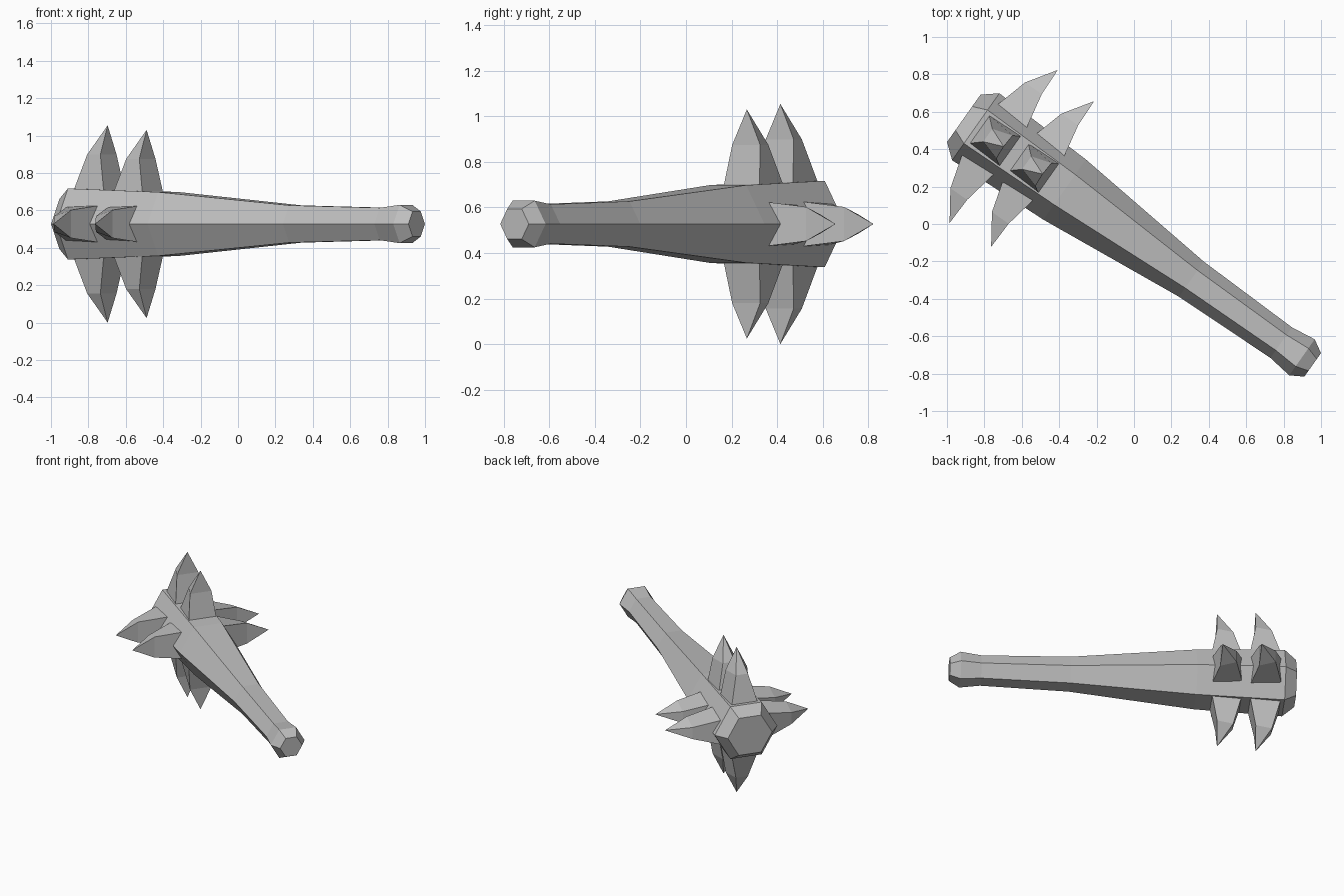
import bpy, bmesh, math
from mathutils import Matrix, Vector

default = bpy.data.objects.get("Cube")
if default:
    bpy.data.objects.remove(default, do_unlink=True)

grey = bpy.data.materials.new("stone_grey")
grey.use_nodes = True
colour = (0.52, 0.52, 0.52, 1)
grey.diffuse_color = colour
grey.node_tree.nodes["Principled BSDF"].inputs["Base Color"].default_value = colour

# Local frame: x runs from head to grip, y is sideways, z is up
PLACE = Matrix.Translation((-0.91, 0.565, 0.5275)) @ Matrix.Rotation(math.radians(-35.25), 4, "Z")


def loft(name, rings, matrix, tip=None):
    """Skin a list of vertex rings, closing the end with a cap or a point."""
    bm = bmesh.new()
    loops = [[bm.verts.new(p) for p in ring] for ring in rings]
    n = len(loops[0])
    for a, b in zip(loops, loops[1:]):
        for i in range(n):
            j = (i + 1) % n
            bm.faces.new((a[i], a[j], b[j], b[i]))
    bm.faces.new(loops[0])
    if tip:
        point = bm.verts.new(tip)
        for i in range(n):
            bm.faces.new((loops[-1][i], loops[-1][(i + 1) % n], point))
    else:
        bm.faces.new(loops[-1])
    bmesh.ops.recalc_face_normals(bm, faces=bm.faces)
    mesh = bpy.data.meshes.new(name)
    bm.to_mesh(mesh)
    bm.free()
    mesh.materials.append(grey)
    obj = bpy.data.objects.new(name, mesh)
    obj.matrix_world = matrix
    bpy.context.collection.objects.link(obj)
    return obj


def hexagon(x, r):
    angles = [math.radians(60 * i) for i in range(6)]
    return [Vector((x, r * math.cos(a), r * math.sin(a))) for a in angles]


# Six-sided shaft: head cap, head rim, shoulder, waist, grip, pommel, end cap
profile = [(0, 0.155), (0.078, 0.219), (0.66, 0.197), (1.49, 0.115),
           (2.078, 0.1), (2.214, 0.118), (2.284, 0.077)]
loft("club_shaft", [hexagon(x, r) for x, r in profile], PLACE)


def section(x_outer, w_outer, x_inner, w_inner, z):
    return [(x_outer, -w_outer, z), (x_outer, w_outer, z),
            (x_inner, w_inner, z), (x_inner, -w_inner, z)]


# Hooked spikes: two rows of four around the head
sides = {"left": -90, "top": 0, "right": 90, "bottom": 180}
for row, (shift, drop) in {"front": (0, 0), "rear": (0.255, -0.024)}.items():
    for side, angle in sides.items():
        lift = drop + (0.026 if side in ("top", "bottom") else 0)
        rings = [section(0.101, 0.092, 0.304, 0.098, 0.15),
                 section(0.157, 0.042, 0.266, 0.075, 0.346)]
        spin = Matrix.Rotation(math.radians(angle), 4, "X")
        loft(f"{row}_spike_{side}", rings,
             PLACE @ spin @ Matrix.Translation((shift, 0, lift)),
             tip=(0.261, 0, 0.501))
